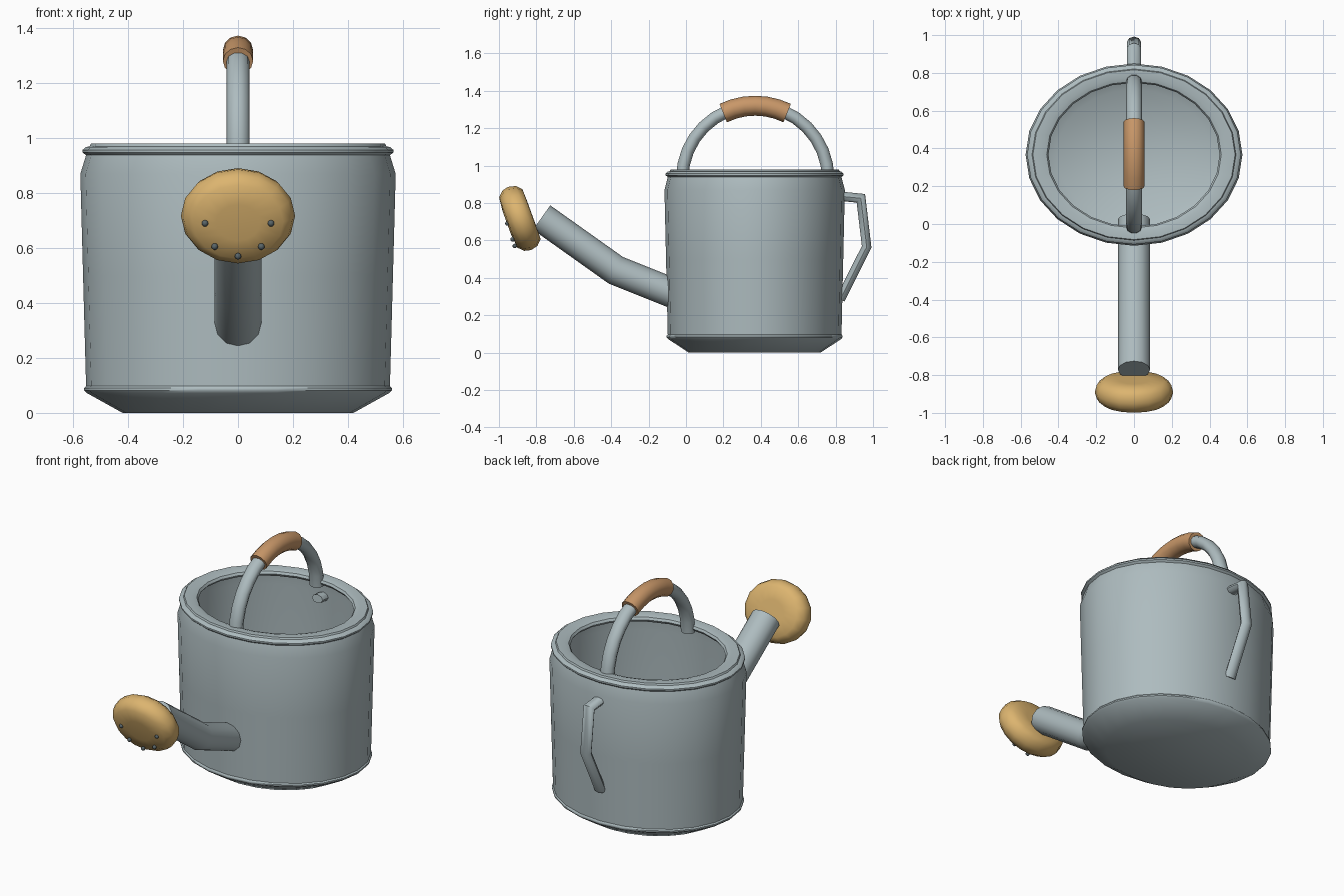
import bpy, bmesh, math
from mathutils import Vector, Matrix

if "Cube" in bpy.data.objects:
    bpy.data.objects.remove(bpy.data.objects["Cube"])


def material(name, rgb):
    m = bpy.data.materials.new(name)
    m.diffuse_color = (*rgb, 1)
    m.use_nodes = True
    m.node_tree.nodes["Principled BSDF"].inputs["Base Color"].default_value = m.diffuse_color
    return m


STEEL = material("blue_grey_steel", (0.42, 0.50, 0.52))
WOOD = material("wood", (0.58, 0.31, 0.14))
BRASS = material("brass", (0.72, 0.46, 0.16))
DARK = material("dark_steel", (0.10, 0.13, 0.14))


def finish(name, bm, mat, angle=40):
    bmesh.ops.recalc_face_normals(bm, faces=bm.faces)
    mesh = bpy.data.meshes.new(name)
    bm.to_mesh(mesh)
    bm.free()
    mesh.materials.append(mat)
    ob = bpy.data.objects.new(name, mesh)
    bpy.context.collection.objects.link(ob)
    bpy.ops.object.select_all(action='DESELECT')
    ob.select_set(True)
    bpy.context.view_layer.objects.active = ob
    bpy.ops.object.shade_smooth_by_angle(angle=math.radians(angle))
    return ob


def skin(bm, rings):
    """Bridge a list of vertex rings and cap both ends."""
    n = len(rings[0])
    for a, b in zip(rings, rings[1:]):
        for i in range(n):
            j = (i + 1) % n
            bm.faces.new((a[i], a[j], b[j], b[i]))
    bm.faces.new(rings[0])
    bm.faces.new(rings[-1])


def lathe(name, profile, sides, mat, ratio, matrix, angle=40):
    """Spin (radius, height) points around z, flattened in y by ratio."""
    bm = bmesh.new()
    rings = []
    for r, z in profile:
        rings.append([bm.verts.new((r * math.cos(t), r * ratio * math.sin(t), z))
                      for t in (math.tau * i / sides for i in range(sides))])
    skin(bm, rings)
    bm.transform(matrix)
    return finish(name, bm, mat, angle)


def tube(name, path, rx, rn, sides, mat):
    """Capped tube along (y, z) points in the middle plane, mitred at bends."""
    bm = bmesh.new()
    pts = [Vector((0, y, z)) for y, z in path]
    rings = []
    for i, p in enumerate(pts):
        d_in = (p - pts[i - 1]).normalized() if i else (pts[1] - p).normalized()
        d_out = (pts[i + 1] - p).normalized() if i < len(pts) - 1 else d_in
        t = (d_in + d_out).normalized()
        n = Vector((0, -t.z, t.y)) / t.dot(d_in)
        rings.append([bm.verts.new(p + Vector((rx * math.cos(a), 0, 0)) + n * rn * math.sin(a))
                      for a in (math.tau * k / sides for k in range(sides))])
    skin(bm, rings)
    return finish(name, bm, mat, 50)


def arch(a0, a1, steps):
    return [(0.37 - 0.39 * math.cos(a), 0.93 + 0.39 * math.sin(a))
            for a in (math.radians(a0 + (a1 - a0) * i / steps) for i in range(steps + 1))]


# Oval body: outside wall, rolled rim, inner wall and floor
body_profile = [
    (0.42, 0.0), (0.55, 0.072), (0.56, 0.082), (0.56, 0.09), (0.553, 0.097),
    (0.564, 0.5), (0.574, 0.87), (0.553, 0.938), (0.566, 0.948), (0.566, 0.957),
    (0.553, 0.968), (0.54, 0.97), (0.535, 0.98), (0.49, 0.98), (0.462, 0.972),
    (0.453, 0.958), (0.465, 0.943), (0.50, 0.937), (0.538, 0.93), (0.545, 0.86),
    (0.53, 0.1), (0.41, 0.02)]
lathe("body", body_profile, 24, STEEL, 0.84, Matrix.Translation((0, 0.367, 0)))

# Spout, reaching through the wall
tube("spout", [(0.025, 0.28), (-0.375, 0.44), (-0.772, 0.722)], 0.085, 0.08, 12, STEEL)

# Carrying handle and its wooden grip
tube("top_handle", arch(0, 180, 16), 0.042, 0.035, 10, STEEL)
tube("handle_grip", arch(64, 116, 6), 0.055, 0.053, 12, WOOD)

# Rear handle
tube("rear_handle", [(0.765, 0.842), (0.935, 0.825), (0.966, 0.565), (0.825, 0.285)],
     0.036, 0.025, 8, STEEL)

# Sprinkler rose, tilted downwards
tilt = Matrix.Translation((0, -0.89, 0.717)) @ Matrix.Rotation(math.radians(110), 4, 'X')
rose_profile = [(0.08, -0.07), (0.165, -0.068), (0.197, -0.04), (0.208, 0.0),
                (0.198, 0.035), (0.165, 0.064), (0.08, 0.072)]
lathe("rose", rose_profile, 16, BRASS, 0.865, tilt, 70)

# Small nozzles in the lower half of the rose face
for i, a in enumerate((180, 225, 270, 315, 360)):
    z = 0.69 + 0.12 * math.sin(math.radians(a))
    x = 0.12 * math.cos(math.radians(a))
    y = -0.955 + (0.69 - z) * 0.33
    bm = bmesh.new()
    bmesh.ops.create_uvsphere(bm, u_segments=8, v_segments=6, radius=0.012,
                              matrix=Matrix.Translation((x, y, z)))
    finish(f"nozzle_{i + 1}", bm, DARK, 60)
